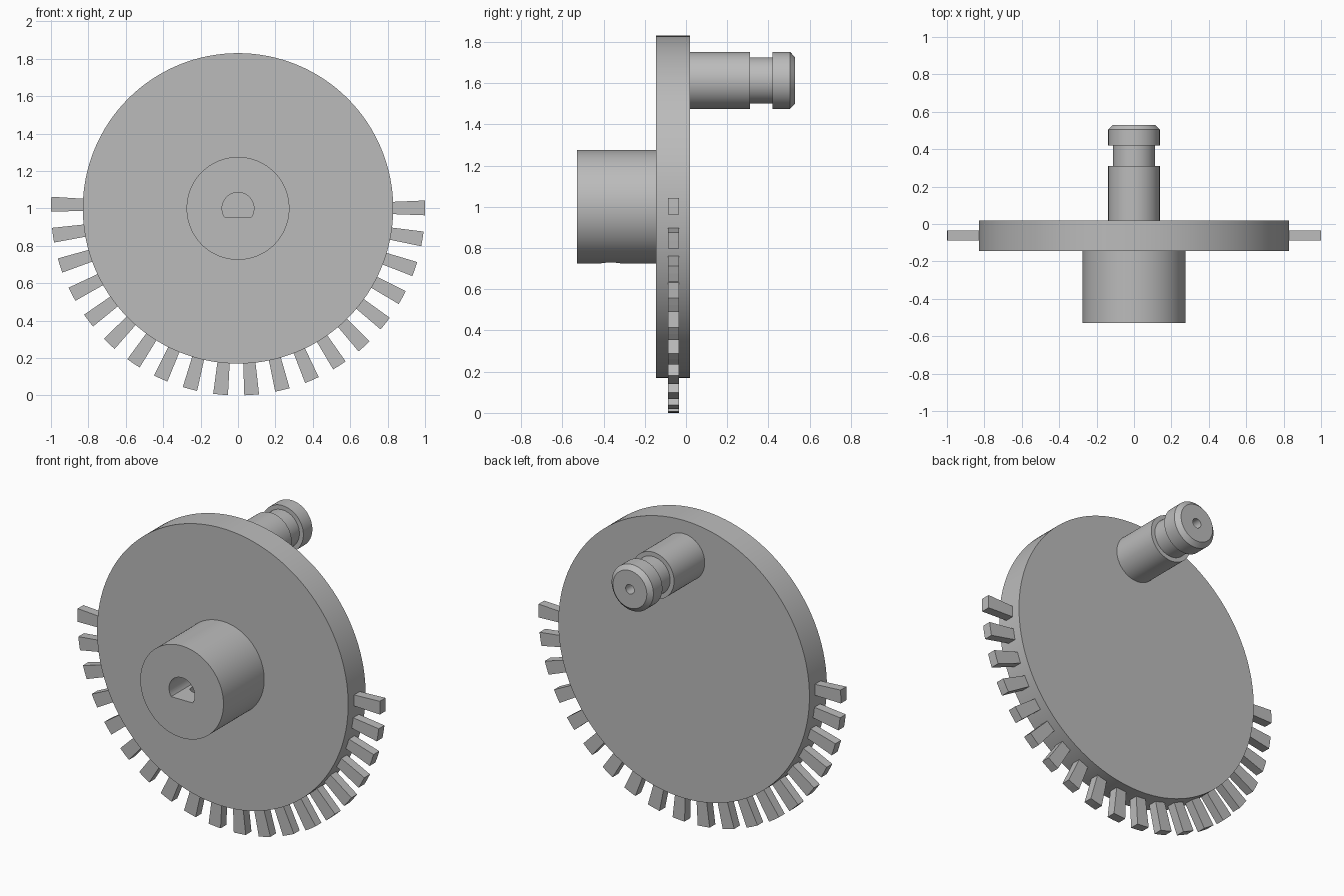
import bpy
import bmesh
from math import sin, cos, pi, radians, asin
from mathutils import Matrix, Vector

cube = bpy.data.objects.get("Cube")
if cube:
    bpy.data.objects.remove(cube, do_unlink=True)

grey = bpy.data.materials.new("plain grey")
grey.use_nodes = True
grey.diffuse_color = (0.5, 0.5, 0.5, 1)
grey.node_tree.nodes["Principled BSDF"].inputs["Base Color"].default_value = (0.5, 0.5, 0.5, 1)

AXIS_Z = 1.0
DISC_FRONT, DISC_BACK = -0.145, 0.02


def finish(name, bm):
    """Turn a bmesh into a named grey object."""
    bmesh.ops.remove_doubles(bm, verts=bm.verts, dist=1e-5)
    bmesh.ops.recalc_face_normals(bm, faces=bm.faces)
    mesh = bpy.data.meshes.new(name)
    bm.to_mesh(mesh)
    bm.free()
    mesh.materials.append(grey)
    obj = bpy.data.objects.new(name, mesh)
    bpy.context.collection.objects.link(obj)
    return obj


def activate(obj):
    bpy.ops.object.select_all(action='DESELECT')
    obj.select_set(True)
    bpy.context.view_layer.objects.active = obj


def smooth(obj):
    activate(obj)
    bpy.ops.object.shade_smooth_by_angle(angle=radians(20))


def lathe(name, profile, z, steps):
    """Spin (radius, y) points around a front-to-back axis at height z."""
    bm = bmesh.new()
    verts = [bm.verts.new((r, y, z)) for r, y in profile]
    edges = [bm.edges.new(pair) for pair in zip(verts, verts[1:])]
    bmesh.ops.spin(bm, geom=verts + edges, cent=(0, 0, z), axis=(0, 1, 0),
                   angle=2 * pi, steps=steps, use_merge=True)
    return finish(name, bm)


def prism(bm, outline, y0, y1):
    """Extrude an (x, z) outline from y0 to y1."""
    face = bm.faces.new([bm.verts.new((x, y0, z)) for x, z in outline])
    out = bmesh.ops.extrude_face_region(bm, geom=[face], use_keep_orig=True)
    moved = [v for v in out["geom"] if isinstance(v, bmesh.types.BMVert)]
    bmesh.ops.translate(bm, verts=moved, vec=Vector((0, y1 - y0, 0)))


def cut(target, cutter):
    cutter.hide_render = True
    mod = target.modifiers.new("cut", 'BOOLEAN')
    mod.operation = 'DIFFERENCE'
    mod.solver = 'EXACT'
    mod.object = cutter
    activate(target)
    bpy.ops.object.modifier_apply(modifier=mod.name)
    bpy.data.objects.remove(cutter, do_unlink=True)


# Wheel disc
disc = lathe("disc", [(0, DISC_FRONT), (0.83, DISC_FRONT), (0.83, DISC_BACK), (0, DISC_BACK)],
             AXIS_Z, 128)
smooth(disc)

# Hub with a D-shaped shaft bore and a set-screw hole underneath
hub = lathe("hub", [(0, -0.53), (0.275, -0.53), (0.275, DISC_FRONT), (0, DISC_FRONT)],
            AXIS_Z, 96)
bore_r, flat = 0.085, 0.047
start = -asin(flat / bore_r)
sweep = pi - 2 * start
bm = bmesh.new()
prism(bm, [(bore_r * cos(start + sweep * i / 36), AXIS_Z + bore_r * sin(start + sweep * i / 36))
           for i in range(37)], -0.6, DISC_FRONT - 0.002)
cut(hub, finish("bore_cutter", bm))

bm = bmesh.new()
bmesh.ops.create_cone(bm, cap_ends=True, segments=32, radius1=0.05, radius2=0.05, depth=0.3,
                      matrix=Matrix.Translation((0, -0.365, 0.84)))
cut(hub, finish("screw_cutter", bm))
smooth(hub)

# Crank pin with a groove, chamfered head and a small centre hole
pin = lathe("crank_pin", [(0, 0.015), (0.138, 0.015), (0.138, 0.31), (0.112, 0.31),
                          (0.112, 0.42), (0.138, 0.42), (0.138, 0.505), (0.112, 0.53),
                          (0.028, 0.53), (0.028, 0.3), (0, 0.3)], 1.613, 64)
smooth(pin)

# Teeth around the lower half, each a small wedge flaring outwards
COUNT, PITCH, HALF = 20, 9.55, 2.27
bm = bmesh.new()
for i in range(COUNT):
    mid = -91.3 + PITCH * i
    corners = [(0.82, -HALF), (0.82, HALF), (1, HALF), (1, 0), (1, -HALF)]
    prism(bm, [(r * sin(radians(mid + a)), AXIS_Z - r * cos(radians(mid + a)))
               for r, a in corners], -0.088, -0.034)
finish("teeth", bm)
